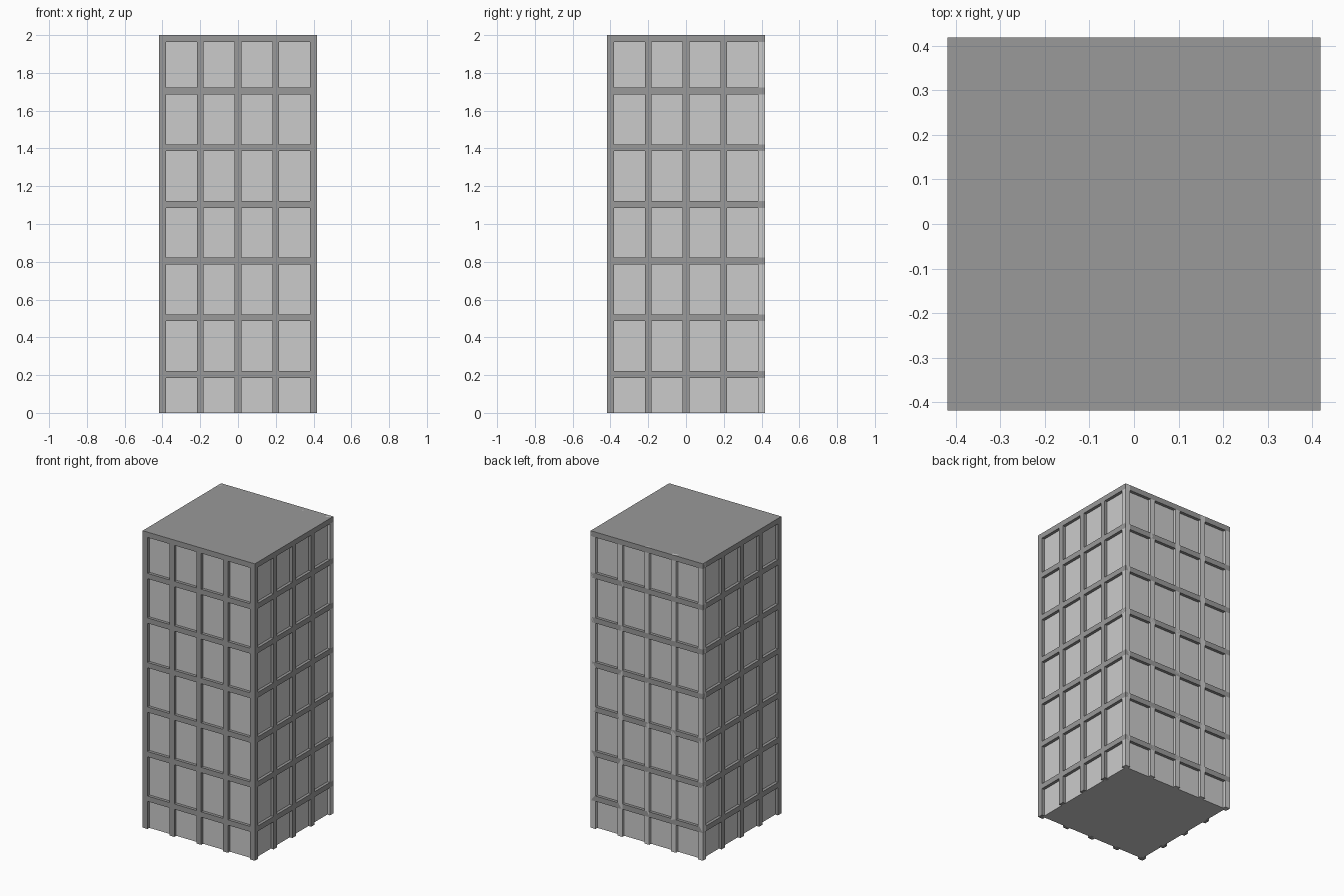
import bpy

if "Cube" in bpy.data.objects:
    bpy.data.objects.remove(bpy.data.objects["Cube"])

HALF = 0.418      # outer half width
BAR = 0.036       # frame bar thickness
CORE = 0.398      # half width of the recessed body
HEIGHT = 2.0
PITCH = 0.2       # spacing of the posts

frame_mat = bpy.data.materials.new("dark_grey")
frame_mat.diffuse_color = (0.32, 0.32, 0.32, 1)
frame_mat.use_nodes = True
frame_mat.node_tree.nodes["Principled BSDF"].inputs["Base Color"].default_value = frame_mat.diffuse_color


def box(name, center, size, mat=None):
    bpy.ops.mesh.primitive_cube_add(size=1, location=center)
    ob = bpy.context.object
    ob.name = name
    ob.scale = size
    bpy.ops.object.transform_apply(location=False, rotation=False, scale=True)
    if mat:
        ob.data.materials.append(mat)
    return ob


# Recessed body carrying the window panes
core_h = HEIGHT - BAR / 2
box("window_core", (0, 0, core_h / 2), (2 * CORE, 2 * CORE, core_h))

# Flat roof and the floor bands
box("roof_slab", (0, 0, HEIGHT - BAR / 2), (2 * HALF, 2 * HALF, BAR), frame_mat)
for i in range(6):
    box(f"floor_band_{i + 1}", (0, 0, 0.204 + 0.3 * i),
        (2 * HALF, 2 * HALF, BAR), frame_mat)

# Vertical posts: five per side, corners shared
edge = HALF - BAR / 2
for i in range(-2, 3):
    for j in range(-2, 3):
        if max(abs(i), abs(j)) == 2:
            x, y = i * edge / 2, j * edge / 2
            # Back posts have the plain pane grey
            box("back_post" if j == 2 else "post", (x, y, HEIGHT / 2),
                (BAR, BAR, HEIGHT), None if j == 2 else frame_mat)
